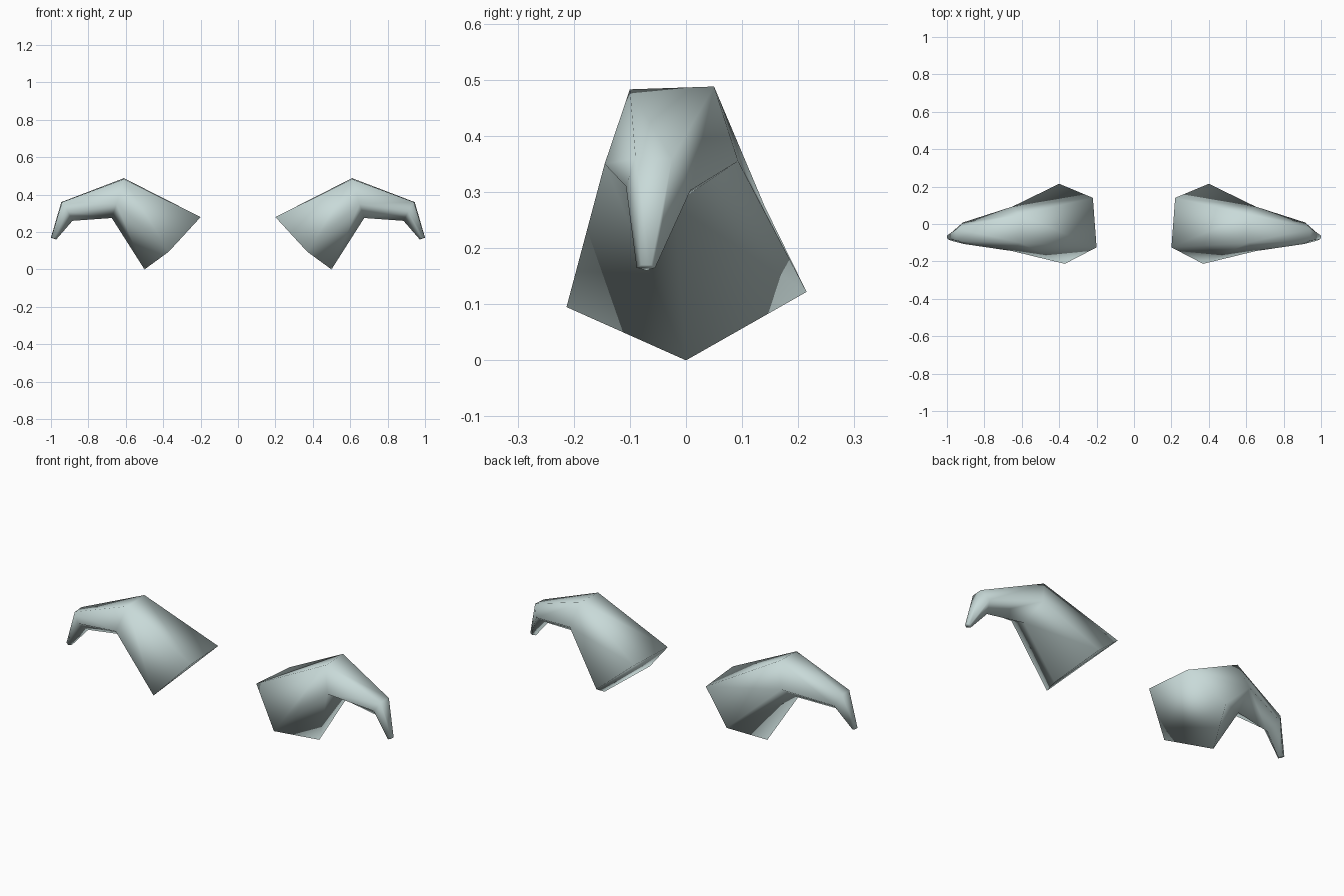
import bpy, bmesh

if "Cube" in bpy.data.objects:
    bpy.data.objects.remove(bpy.data.objects["Cube"])

# pale grey-green horn colour
horn = bpy.data.materials.new("pale_grey_green")
horn.diffuse_color = (0.58, 0.70, 0.69, 1)
horn.use_nodes = True
horn.node_tree.nodes["Principled BSDF"].inputs["Base Color"].default_value = horn.diffuse_color

# five-sided sections: front top, back top, back side, bottom, front side
sections = [
    # root
    [(.20, -.125, .28), (.22, .14, .275), (.40, .215, .122), (.50, 0, 0), (.37, -.213, .095)],
    # elbow
    [(.61, -.10, .483), (.61, .05, .488), (.65, .093, .355), (.675, -.02, .275), (.65, -.145, .35)],
    # wrist
    [(.94, -.09, .36), (.945, -.025, .36), (.915, .008, .303), (.885, -.05, .26), (.91, -.107, .31)],
    # tip
    [(.998, -.08, .17), (1.0, -.062, .17), (.987, -.055, .165), (.972, -.07, .16), (.983, -.088, .165)],
]

# bent claw: sections joined into a tube and capped at both ends
bm = bmesh.new()
rings = [[bm.verts.new(p) for p in s] for s in sections]
for a, b in zip(rings, rings[1:]):
    for i in range(5):
        j = (i + 1) % 5
        bm.faces.new((a[i], a[j], b[j], b[i]))
bm.faces.new(rings[0])
bm.faces.new(rings[-1])
bmesh.ops.recalc_face_normals(bm, faces=bm.faces)
for f in bm.faces:
    f.smooth = True
mesh = bpy.data.meshes.new("claw_pair")
bm.to_mesh(mesh)
bm.free()
mesh.materials.append(horn)
claws = bpy.data.objects.new("claw_pair", mesh)
bpy.context.collection.objects.link(claws)

# opposite claw
mirror = claws.modifiers.new("mirror", 'MIRROR')
mirror.use_axis = (True, False, False)
mirror.use_mirror_merge = False
